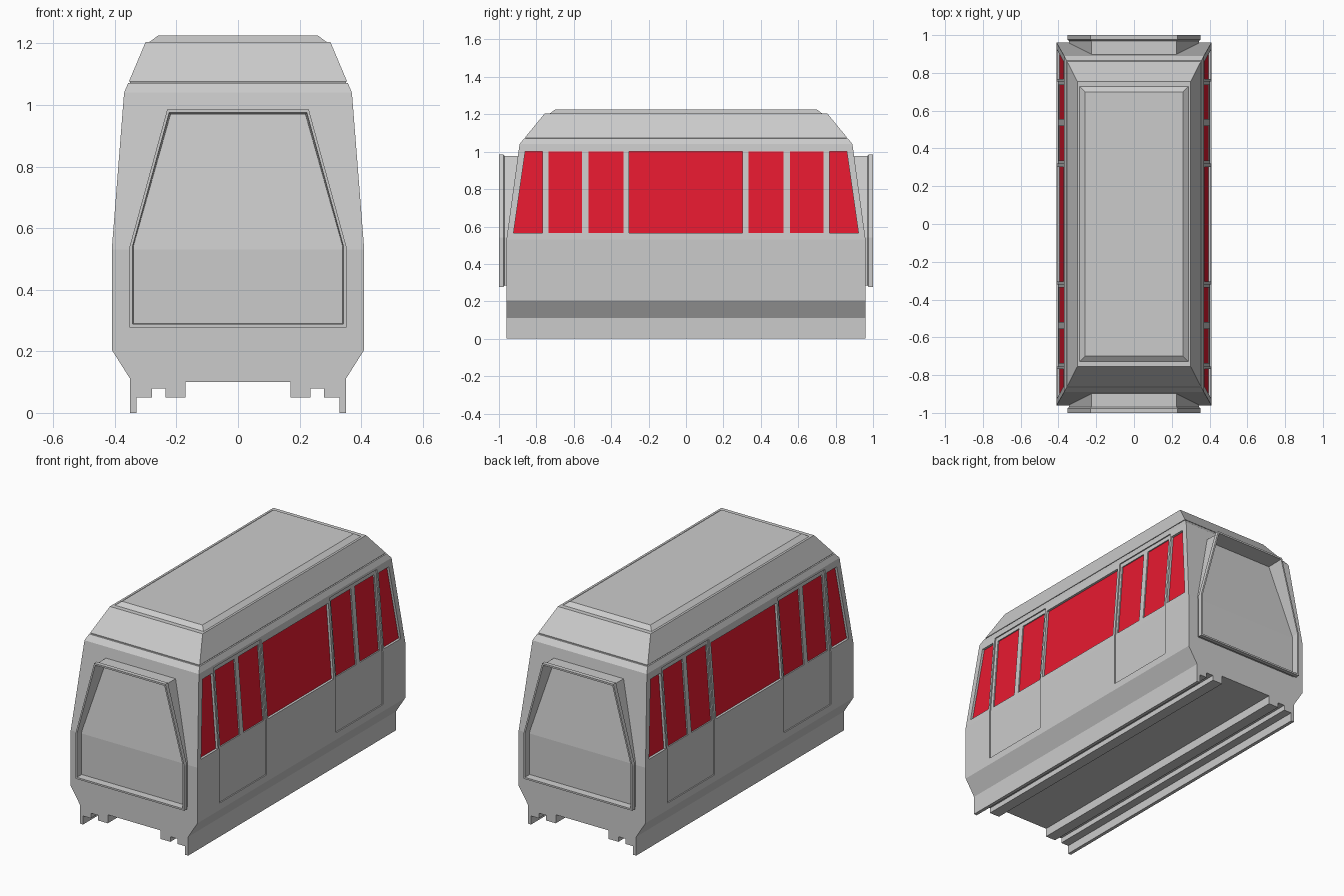
import bpy, bmesh

if "Cube" in bpy.data.objects:
    bpy.data.objects.remove(bpy.data.objects["Cube"])


def add_loft(bm, rings, closed=False):
    """Skin matching point rings; cap the ends, or join last to first."""
    vs = [[bm.verts.new(p) for p in r] for r in rings]
    n = len(vs[0])
    pairs = list(zip(vs, vs[1:])) + ([(vs[-1], vs[0])] if closed else [])
    for a, b in pairs:
        for i in range(n):
            j = (i + 1) % n
            bm.faces.new((a[i], a[j], b[j], b[i]))
    if not closed:
        bm.faces.new(vs[0])
        bm.faces.new(vs[-1])


def make(name, lofts, closed=False, mat=None):
    bm = bmesh.new()
    for rings in lofts:
        add_loft(bm, rings, closed)
    bmesh.ops.recalc_face_normals(bm, faces=bm.faces)
    me = bpy.data.meshes.new(name)
    bm.to_mesh(me)
    bm.free()
    if mat:
        me.materials.append(mat)
    ob = bpy.data.objects.new(name, me)
    bpy.context.collection.objects.link(ob)
    return ob


def rect(z, x0, x1, y0, y1):
    return [(x0, y0, z), (x1, y0, z), (x1, y1, z), (x0, y1, z)]


def side_x(z):
    """Half width of the body side at height z."""
    return 0.41 - max(0, z - 0.53) * 0.04 / 0.51


def side_block(s, rows, inner, outer):
    """Block following the side wall; rows are (z, y0, y1)."""
    return [rect(z, s * (side_x(z) - inner), s * (side_x(z) + outer), a, b)
            for z, a, b in rows]


# Body shell with roof gutter groove
levels = [(0.10, 0.35, 0.96), (0.11, 0.35, 0.96), (0.205, 0.41, 0.96),
          (0.53, 0.41, 0.96), (1.04, 0.37, 0.89), (1.071, 0.357, 0.865),
          (1.072, 0.35, 0.858), (1.076, 0.35, 0.858), (1.077, 0.354, 0.86),
          (1.205, 0.30, 0.755)]
body = make("body_shell", [[rect(z, -x, x, -y, y) for z, x, y in levels]])

# Door and window layout for both sides
doors, windows = [], []
for m in (-1, 1):
    doors.append([(z, m * 0.32, m * 0.755) for z in (0.245, 0.53, 1.025)])
    for a, b in ((0.335, 0.52), (0.555, 0.735)):
        windows.append([(0.565, m * a, m * b), (1.0, m * a, m * b)])
    windows.append([(0.565, m * 0.767, m * 0.922), (1.0, m * 0.767, m * 0.86)])
windows.append([(0.565, -0.305, 0.302), (1.0, -0.305, 0.302)])


def both_sides(items, inner, outer):
    return [side_block(s, rows, inner, outer) for s in (-1, 1) for rows in items]


# Recess the doors and windows into the body
cutters = [make("door_cutter", both_sides(doors, 0.007, 0.08)),
           make("window_cutter", both_sides(windows, 0.02, 0.08))]
for c in cutters:
    c.hide_render = True
    mod = body.modifiers.new(c.name, 'BOOLEAN')
    mod.operation = 'DIFFERENCE'
    mod.solver = 'EXACT'
    mod.object = c
deps = bpy.context.evaluated_depsgraph_get()
cut_mesh = bpy.data.meshes.new_from_object(body.evaluated_get(deps))
body.modifiers.clear()
body.data = cut_mesh
for c in cutters:
    bpy.data.objects.remove(c)

# Red window panes
red = bpy.data.materials.new("red_glass")
red.diffuse_color = (0.8, 0.01, 0.03, 1)
red.use_nodes = True
red.node_tree.nodes["Principled BSDF"].inputs["Base Color"].default_value = red.diffuse_color
make("window_panes", both_sides(windows, 0.03, -0.014), mat=red)

# Raised roof panel
make("roof_panel", [[rect(1.203, -0.29, 0.29, -0.73, 0.73),
                     rect(1.225, -0.26, 0.26, -0.70, 0.70)]])

# Stepped underframe rails
rail = [(0.35, 0), (0.35, 0.10), (0.17, 0.10), (0.17, 0.05), (0.235, 0.05),
        (0.235, 0.08), (0.28, 0.08), (0.28, 0.05), (0.33, 0.05), (0.33, 0)]
make("underframe_rails", [[[(s * x, y, z) for x, z in rail] for y in (-0.96, 0.96)]
                          for s in (-1, 1)])

# Gangway frames on both ends: (inset, y) section swept round the outline
outline = [(-0.352, 0.278), (0.352, 0.278), (0.352, 0.54),
           (0.23, 0.985), (-0.23, 0.985), (-0.352, 0.54)]
section = [(0.007, 0.87), (0.007, 0.97), (0, 0.976), (0, 1.0),
           (0.01, 1.0), (0.018, 0.87)]
for name, m in (("front_gangway_frame", -1), ("back_gangway_frame", 1)):
    rings = [[(x * (1 - i / 0.35), m * y, 0.63 + (z - 0.63) * (1 - i / 0.35))
              for x, z in outline] for i, y in section]
    make(name, [rings], closed=True)
